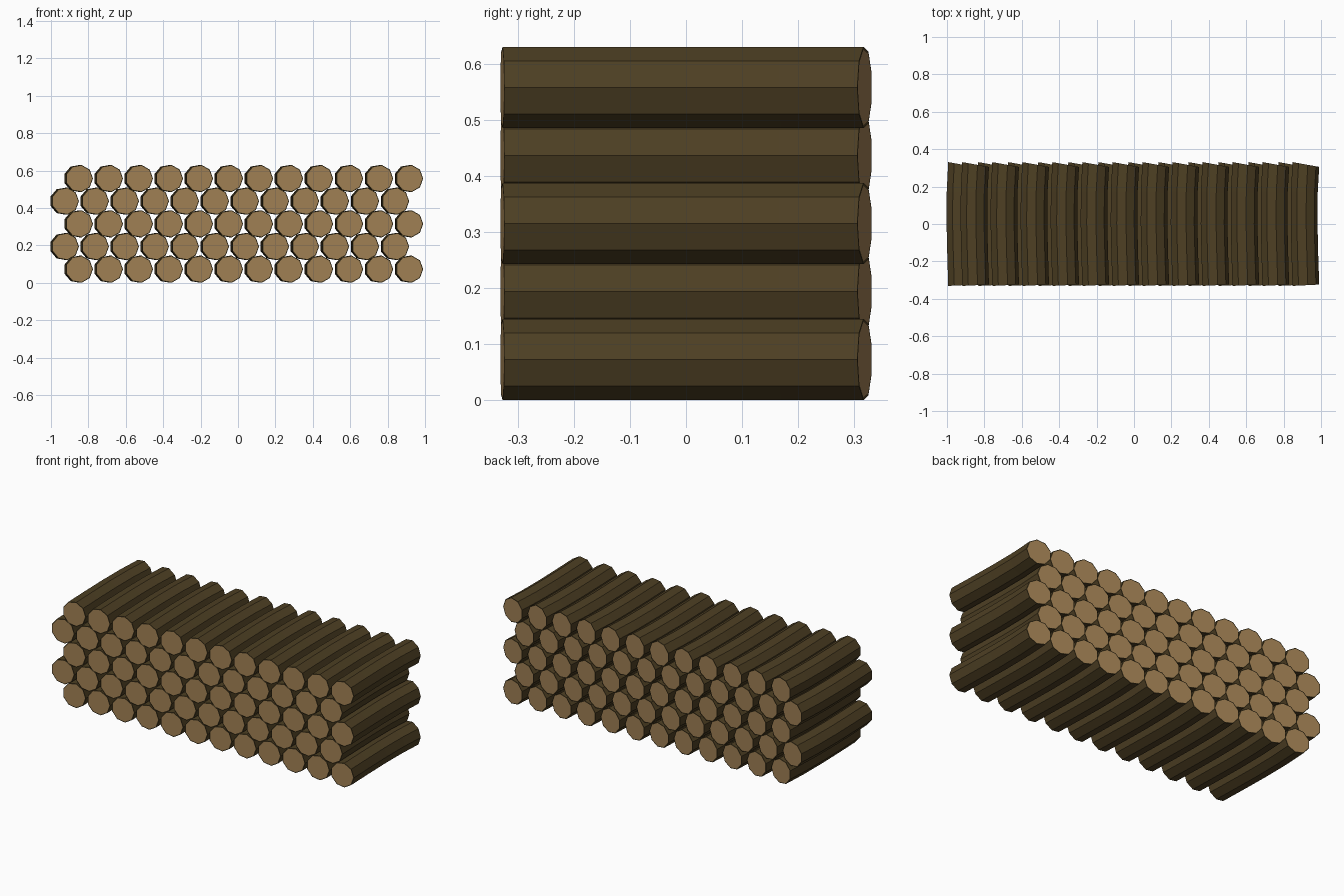
import bpy, bmesh, math

if "Cube" in bpy.data.objects:
    bpy.data.objects.remove(bpy.data.objects["Cube"])

R, SIDES = 0.0736, 9
ROWS, PER_ROW = 5, 12
DX, DZ = 0.1605, 0.1212
# Gentle sideways bend: (y, x shift, end tilt)
STATIONS = [(-0.3275, 0.0, 0.05), (-0.17, -0.005, 0.0), (0.0, -0.009, 0.0),
            (0.17, -0.008, -0.06), (0.3185, 0.0, -0.18)]


def material(name, color):
    m = bpy.data.materials.new(name)
    m.diffuse_color = (*color, 1)
    m.use_nodes = True
    m.node_tree.nodes["Principled BSDF"].inputs["Base Color"].default_value = m.diffuse_color
    return m


bark = material("bark", (0.075, 0.05, 0.017))
cut_wood = material("cut_wood", (0.36, 0.22, 0.09))


# One nine-sided log lofted along y with slanted cut ends
def log_mesh():
    bm = bmesh.new()
    rings = []
    for y, shift, tilt in STATIONS:
        ring = []
        for i in range(SIDES):
            a = 2 * math.pi * i / SIDES
            x, z = R * math.cos(a), R * math.sin(a)
            ring.append(bm.verts.new((x + shift, y + tilt * x, z)))
        rings.append(ring)
    for a, b in zip(rings, rings[1:]):
        for i in range(SIDES):
            j = (i + 1) % SIDES
            bm.faces.new((a[i], a[j], b[j], b[i]))
    caps = [bm.faces.new(rings[0]), bm.faces.new(rings[-1])]
    bmesh.ops.recalc_face_normals(bm, faces=bm.faces[:])
    # Thin bark rim around each cut face
    bmesh.ops.inset_individual(bm, faces=caps, thickness=0.005)
    for f in caps:
        f.material_index = 1
    mesh = bpy.data.meshes.new("log")
    bm.to_mesh(mesh)
    bm.free()
    mesh.materials.append(bark)
    mesh.materials.append(cut_wood)
    return mesh


# Stack of logs, alternate rows shifted by half a log
mesh = log_mesh()
z0 = R * math.sin(math.radians(80))
for r in range(ROWS):
    start = -0.849 if r % 2 == 0 else -0.924
    for c in range(PER_ROW):
        log = bpy.data.objects.new(f"log_row{r + 1}_{c + 1}", mesh)
        log.location = (start + c * DX, 0, z0 + r * DZ)
        bpy.context.collection.objects.link(log)
